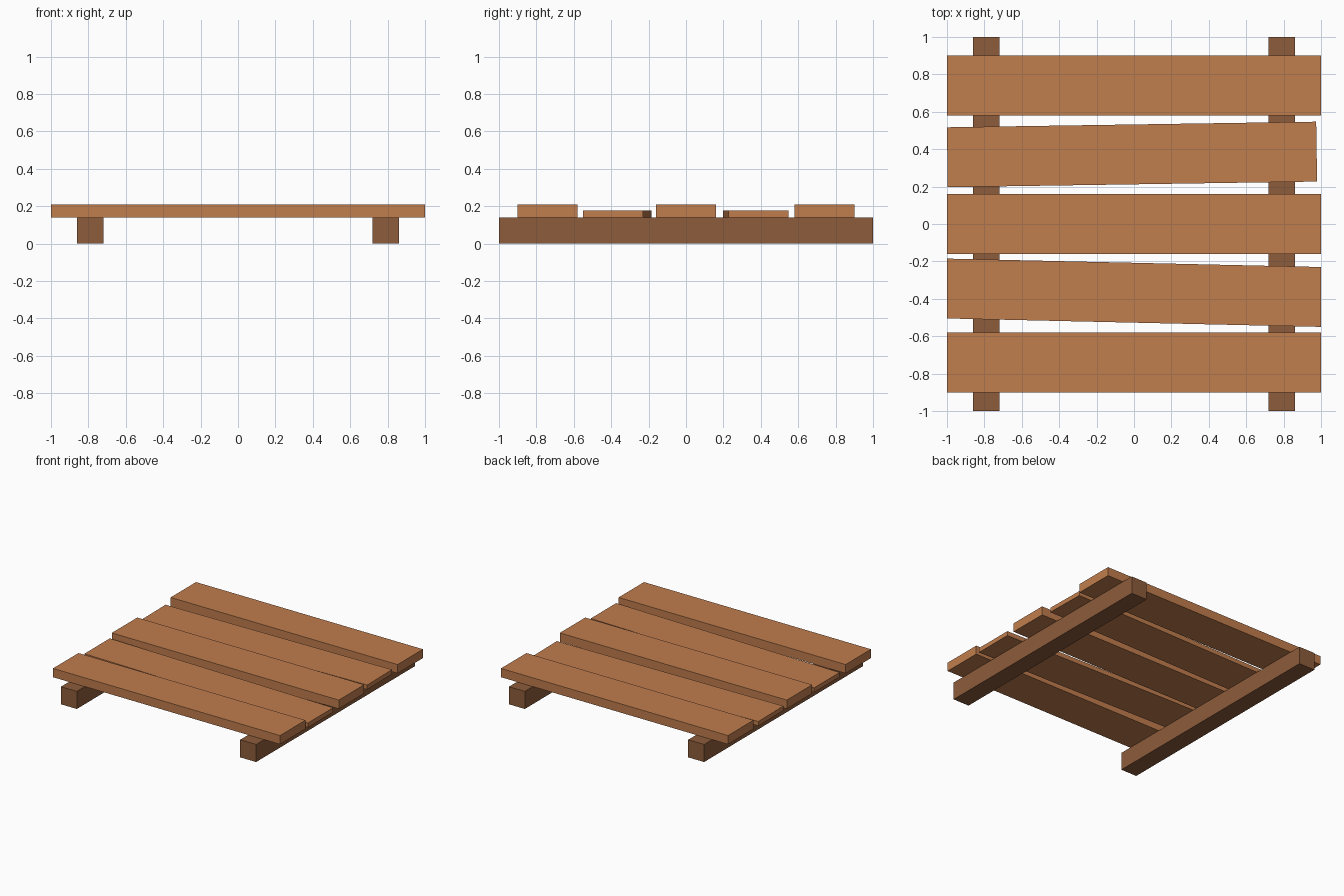
import bpy
import bmesh

if "Cube" in bpy.data.objects:
    bpy.data.objects.remove(bpy.data.objects["Cube"])


def material(name, color):
    mat = bpy.data.materials.new(name)
    mat.diffuse_color = (*color, 1)
    mat.use_nodes = True
    mat.node_tree.nodes["Principled BSDF"].inputs["Base Color"].default_value = mat.diffuse_color
    return mat


def slab(name, outline, z0, z1, mat):
    """Extrude a counter-clockwise xy outline from z0 up to z1."""
    bm = bmesh.new()
    base = bm.faces.new([bm.verts.new((x, y, z0)) for x, y in outline])
    top = bmesh.ops.extrude_face_region(bm, geom=[base], use_keep_orig=True)["geom"]
    bmesh.ops.translate(bm, vec=(0, 0, z1 - z0),
                        verts=[v for v in top if isinstance(v, bmesh.types.BMVert)])
    bmesh.ops.recalc_face_normals(bm, faces=bm.faces)
    mesh = bpy.data.meshes.new(name)
    bm.to_mesh(mesh)
    bm.free()
    mesh.materials.append(mat)
    obj = bpy.data.objects.new(name, mesh)
    bpy.context.collection.objects.link(obj)
    return obj


def rect(x0, x1, y0, y1):
    return [(x0, y0), (x1, y0), (x1, y1), (x0, y1)]


plank_wood = material("plank_wood", (0.53, 0.205, 0.074))
beam_wood = material("beam_wood", (0.27, 0.107, 0.044))

BEAM_TOP = 0.14

# Two support beams running front to back
for side, x in (("left", -0.79), ("right", 0.79)):
    slab(f"{side}_beam", rect(x - 0.07, x + 0.07, -1, 1), 0, BEAM_TOP, beam_wood)

# Three thick straight planks
for label, y in (("front", -0.74), ("middle", 0), ("back", 0.74)):
    slab(f"{label}_plank", rect(-1, 1, y - 0.16, y + 0.16), BEAM_TOP, 0.21, plank_wood)

# Two thin planks laid slightly crooked
slab("front_crooked_plank",
     [(-1, -0.505), (1, -0.55), (1, -0.23), (-1, -0.185)],
     BEAM_TOP, 0.176, plank_wood)
slab("back_crooked_plank",
     [(-0.996, 0.197), (0.979, 0.227), (0.974, 0.547), (-1, 0.517)],
     BEAM_TOP, 0.176, plank_wood)
